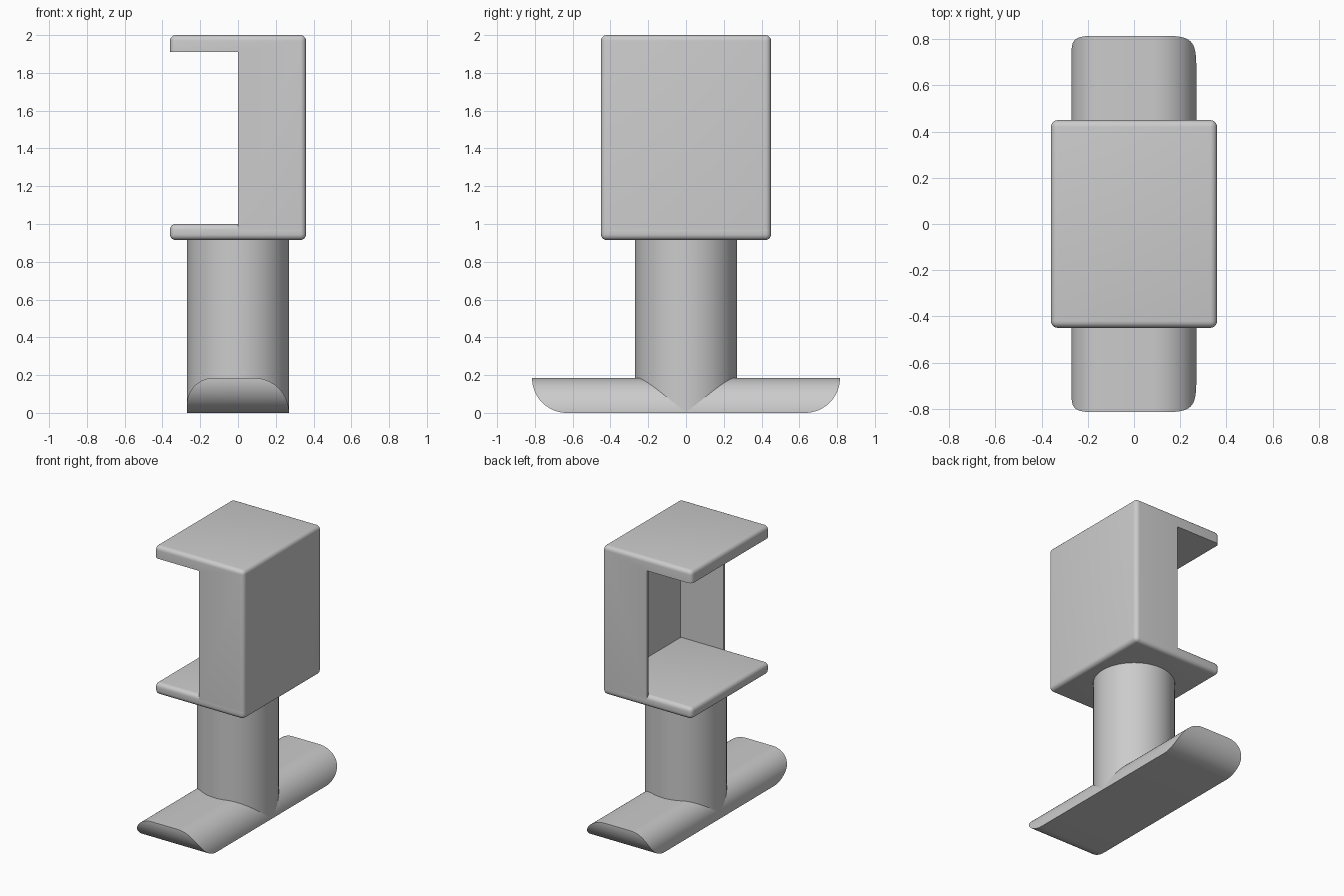
import bpy, bmesh, math

if "Cube" in bpy.data.objects:
    bpy.data.objects.remove(bpy.data.objects["Cube"])

grey = bpy.data.materials.new("plain grey")
grey.diffuse_color = (0.6, 0.6, 0.6, 1)
grey.use_nodes = True
grey.node_tree.nodes["Principled BSDF"].inputs["Base Color"].default_value = grey.diffuse_color


def make_object(name, bm):
    bmesh.ops.recalc_face_normals(bm, faces=bm.faces)
    mesh = bpy.data.meshes.new(name)
    bm.to_mesh(mesh)
    bm.free()
    mesh.materials.append(grey)
    ob = bpy.data.objects.new(name, mesh)
    bpy.context.collection.objects.link(ob)
    return ob


def box(name, lo, hi, radius=0):
    bm = bmesh.new()
    bmesh.ops.create_cube(bm, size=1)
    for v in bm.verts:
        v.co = [(a + b) / 2 + c * (b - a) for a, b, c in zip(lo, hi, v.co)]
    if radius:
        bmesh.ops.bevel(bm, geom=bm.edges[:], offset=radius, segments=5,
                        profile=0.5, affect='EDGES')
    return make_object(name, bm)


def smooth(ob, degrees=30):
    bpy.ops.object.select_all(action='DESELECT')
    ob.select_set(True)
    bpy.context.view_layer.objects.active = ob
    bpy.ops.object.shade_smooth_by_angle(angle=math.radians(degrees))


def cut(ob, lo, hi):
    cutter = box("cutter", lo, hi)
    mod = ob.modifiers.new("cut", 'BOOLEAN')
    mod.operation = 'DIFFERENCE'
    mod.solver = 'EXACT'
    mod.object = cutter
    bpy.context.view_layer.objects.active = ob
    bpy.ops.object.modifier_apply(modifier=mod.name)
    bpy.data.objects.remove(cutter)


# Foot: stacked rectangles, rounded over along the sides and under at the ends
HEIGHT, STEPS = 0.185, 24
bm = bmesh.new()
rings = []
for i in range(STEPS + 1):
    z = HEIGHT * (1 - math.cos(math.pi * i / STEPS)) / 2
    y = 0.63 + math.sqrt(max(0, HEIGHT ** 2 - (HEIGHT - z) ** 2))
    right = 0.085 + math.sqrt(max(0, HEIGHT ** 2 - z ** 2))
    left = -0.13 - math.sqrt(max(0, 0.14 ** 2 - max(0, z - 0.045) ** 2))
    rings.append([bm.verts.new(p) for p in
                  ((left, -y, z), (right, -y, z), (right, y, z), (left, y, z))])
for a, b in zip(rings, rings[1:]):
    for k in range(4):
        n = (k + 1) % 4
        bm.faces.new((a[k], a[n], b[n], b[k]))
bm.faces.new(rings[0])
bm.faces.new(rings[-1])
smooth(make_object("foot", bm))

# Round pillar between foot and case
bm = bmesh.new()
bmesh.ops.create_cone(bm, cap_ends=True, segments=64, radius1=0.27,
                      radius2=0.27, depth=0.93)
bmesh.ops.translate(bm, verts=bm.verts, vec=(0, 0, 0.465))
smooth(make_object("pillar", bm))

# Floor plate with every edge rounded
smooth(box("case_floor", (-0.36, -0.45, 0.915), (0.36, 0.45, 1.0), 0.03))

# Case shell: thin walls on three sides under a thick roof
shell = box("case_shell", (-0.36, -0.45, 0.915), (0.36, 0.45, 2.0), 0.03)
cut(shell, (-1, -1, 0.8), (0.0, 1, 1.91))
cut(shell, (-0.5, -0.432, 0.8), (0.345, 0.432, 1.91))
cut(shell, (-1, -1, 0.8), (1, 1, 0.96))
smooth(shell)
